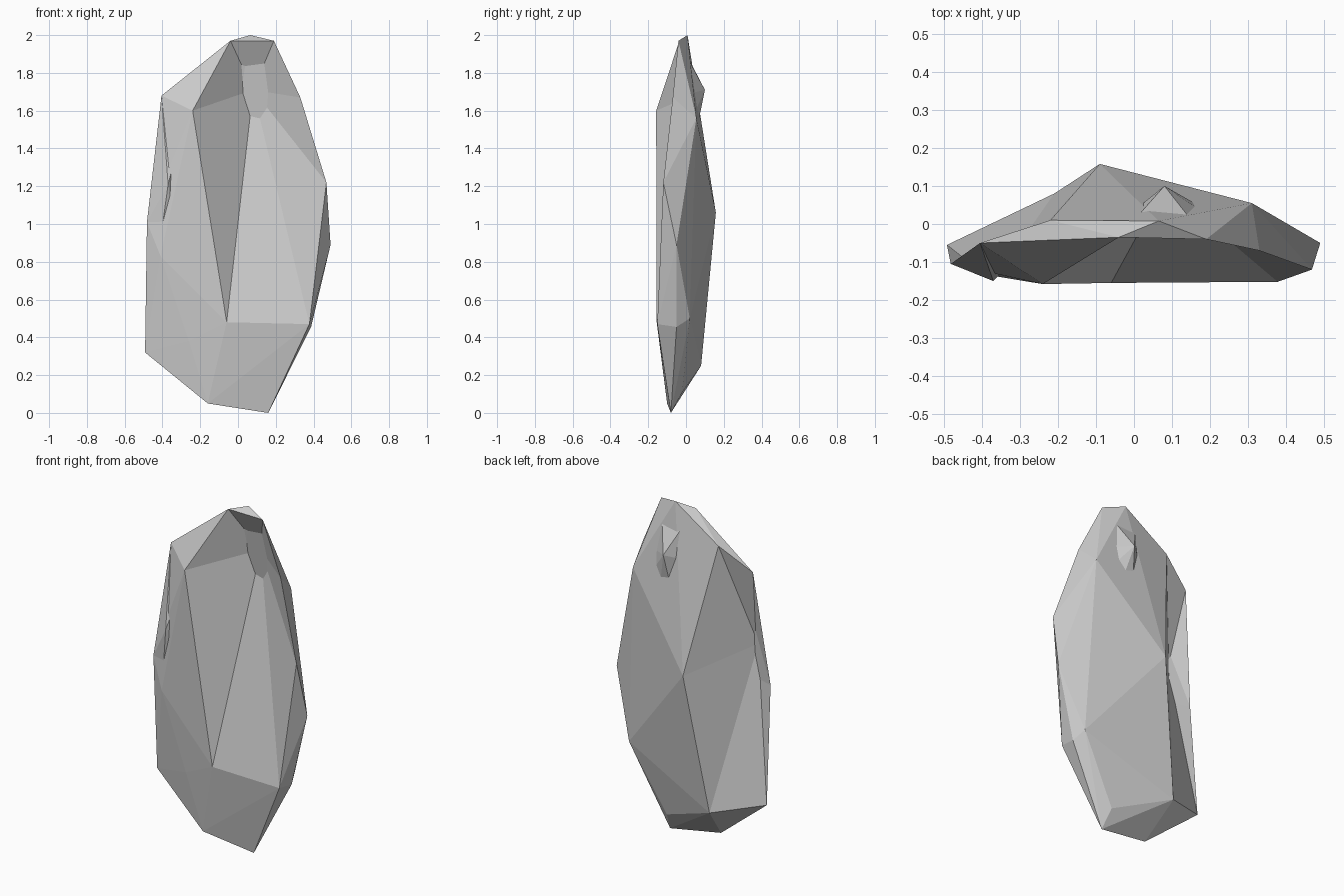
import bpy
import bmesh

if "Cube" in bpy.data.objects:
    bpy.data.objects.remove(bpy.data.objects["Cube"])

# Corner points of the chipped stone slab
P = dict(
    # crown
    A=(-.04, -.035, 1.97), B=(.065, .008, 2.0), C=(.19, -.04, 1.97),
    X=(-.22, .01, 1.81), K=(-.405, -.05, 1.68), D=(.33, -.07, 1.67),
    # front
    L=(-.24, -.158, 1.60), M=(-.06, -.155, .48), N=(-.41, -.13, .83),
    G=(.378, -.152, .47),
    # sides
    E=(.468, -.12, 1.22), F=(.49, -.05, .89), S=(.387, -.05, .455),
    V=(-.482, -.105, 1.01), J=(-.492, -.055, .32),
    # back
    W=(-.09, .158, 1.06), R=(.31, .055, 1.56), T=(.36, .02, .5),
    U=(-.21, .08, .25),
    # foot
    H=(.16, -.08, 0), I=(-.16, -.1, .05), Y=(.14, -.02, .11),
)

bm = bmesh.new()
v = {k: bm.verts.new(p) for k, p in P.items()}
bmesh.ops.convex_hull(bm, input=bm.verts[:])


def dent(names, tip):
    """Remove the facets spanned by the named corners and fan them to one pushed-in point."""
    ring = {v[n] for n in names}
    gone = [f for f in bm.faces if set(f.verts) <= ring]
    bmesh.ops.delete(bm, geom=gone, context='FACES')
    edges = [e for e in bm.edges if e.is_boundary]
    t = bm.verts.new(tip)
    for e in edges:
        bm.faces.new((e.verts[0], e.verts[1], t))


dent("ACDGEML", (.08, .10, 1.71))      # deep front chip, breaking through the back
dent("XKVJUW", (-.37, -.15, 1.21))     # left rear chip, breaking through the front
dent("MNJI", (-.26, -.118, .38))       # shallow lower front chip

bmesh.ops.delete(bm, geom=[x for x in bm.verts if not x.link_faces], context='VERTS')
bmesh.ops.recalc_face_normals(bm, faces=bm.faces[:])
mesh = bpy.data.meshes.new("stone_slab")
bm.to_mesh(mesh)
bm.free()
stone = bpy.data.objects.new("stone_slab", mesh)
bpy.context.collection.objects.link(stone)
